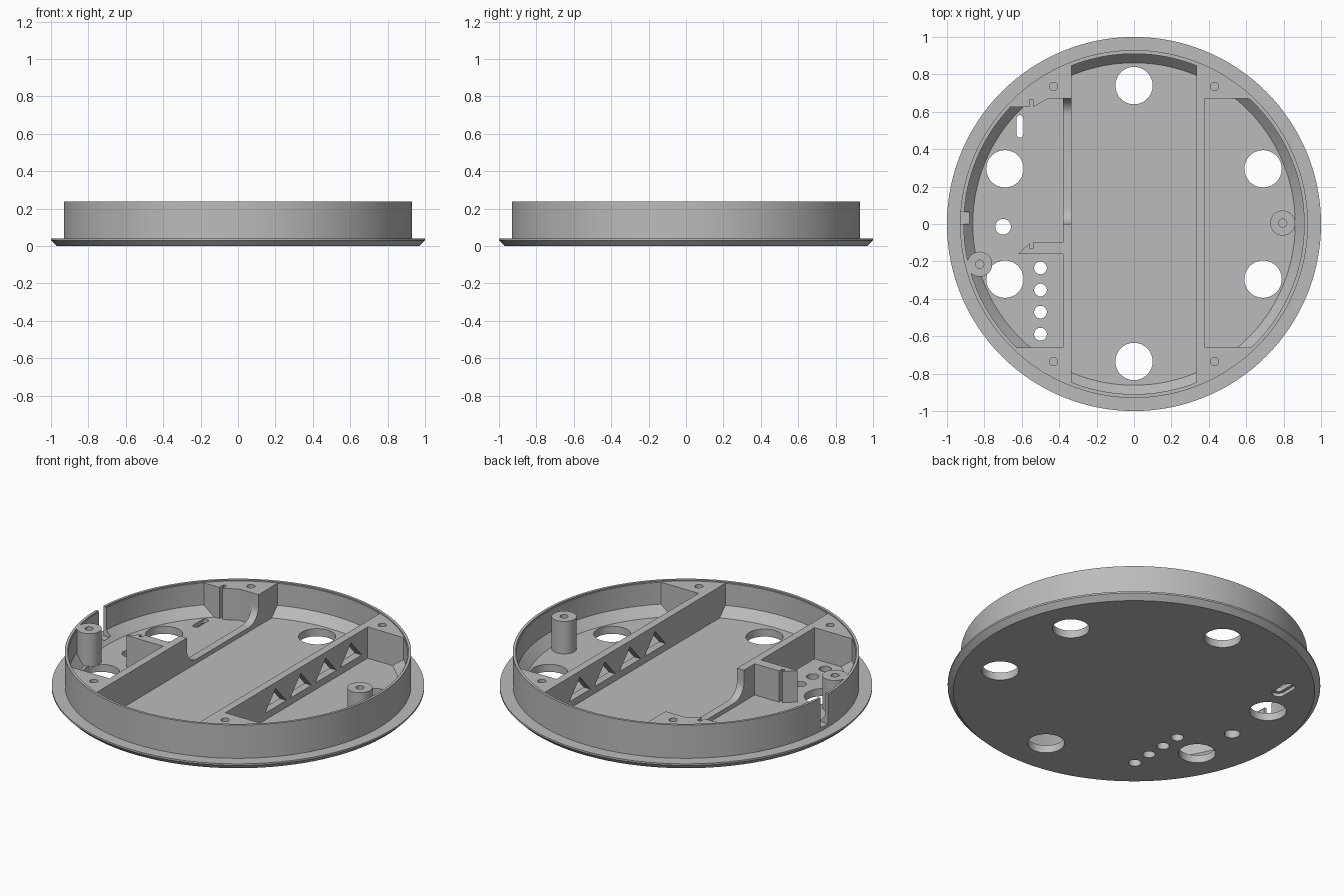
import bpy, bmesh, math
from mathutils import Vector

cube = bpy.data.objects.get("Cube")
if cube:
    bpy.data.objects.remove(cube, do_unlink=True)

grey = bpy.data.materials.new("plain grey")
grey.use_nodes = True
colour = (0.5, 0.5, 0.5, 1)
grey.diffuse_color = colour
grey.node_tree.nodes["Principled BSDF"].inputs["Base Color"].default_value = colour

FLOOR, DECK, RIM, BORE = 0.045, 0.23, 0.237, 0.915
TOP = 0.4


def finish(name, bm):
    bmesh.ops.recalc_face_normals(bm, faces=bm.faces)
    mesh = bpy.data.meshes.new(name)
    bm.to_mesh(mesh)
    bm.free()
    mesh.materials.append(grey)
    obj = bpy.data.objects.new(name, mesh)
    bpy.context.collection.objects.link(obj)
    return obj


def lathe(name, profile, centre=(0, 0), steps=128):
    """Spin an (r, z) profile that starts and ends on the axis or closes up."""
    bm = bmesh.new()
    verts = [bm.verts.new((r, 0, z)) for r, z in profile]
    edges = [bm.edges.new(pair) for pair in zip(verts, verts[1:])]
    bmesh.ops.spin(bm, geom=verts + edges, cent=(0, 0, 0), axis=(0, 0, 1),
                   angle=math.tau, steps=steps, use_duplicate=False)
    bmesh.ops.remove_doubles(bm, verts=bm.verts, dist=1e-5)
    bmesh.ops.translate(bm, verts=bm.verts, vec=(*centre, 0))
    return finish(name, bm)


def prism(name, points, offset):
    """Extrude a flat polygon of 3D points along an offset."""
    bm = bmesh.new()
    face = bm.faces.new([bm.verts.new(p) for p in points])
    new = bmesh.ops.extrude_face_region(bm, geom=[face])["geom"]
    moved = [v for v in new if isinstance(v, bmesh.types.BMVert)]
    bmesh.ops.translate(bm, verts=moved, vec=Vector(offset))
    return finish(name, bm)


def upright(points, low, high=TOP):
    return prism("cutter", [(x, y, low) for x, y in points], (0, 0, high - low))


def box(x0, x1, y0, y1, low, high=TOP):
    return upright([(x0, y0), (x1, y0), (x1, y1), (x0, y1)], low, high)


def drill(x, y, r, low=-0.1, high=TOP):
    return lathe("cutter", [(0, low), (r, low), (r, high), (0, high)], (x, y), 32)


def oval(x, y, r, half, low, high):
    """Upright slot cutter, long along y."""
    pts = []
    for side in (1, -1):
        for i in range(13):
            a = math.pi * i / 12
            pts.append((x + side * r * math.cos(a), y + side * (half + r * math.sin(a))))
    return upright(pts, low, high)


def boolean(obj, tool, operation="DIFFERENCE"):
    mod = obj.modifiers.new("bool", "BOOLEAN")
    mod.operation, mod.solver, mod.object = operation, "EXACT", tool
    bpy.context.view_layer.objects.active = obj
    bpy.ops.object.modifier_apply(modifier=mod.name)
    bpy.data.objects.remove(tool, do_unlink=True)


def carve_pocket(points):
    """Cut a pocket limited by the round bore with its sloped foot."""
    pocket = upright(points, 0)
    bore = lathe("bore", [(0, FLOOR), (0.862, FLOOR), (BORE - 0.005, 0.1),
                          (BORE - 0.005, 0.35), (0, 0.35)])
    boolean(pocket, bore, "INTERSECT")
    boolean(body, pocket)


# Solid round body with bevelled flange
body = lathe("housing_body", [(0, 0), (0.97, 0), (1, 0.03), (1, 0.04), (0.93, 0.04),
                              (0.93, RIM), (0, RIM)])

# Thin raised lip around the deck
boolean(body, lathe("cutter", [(0, DECK), (BORE, DECK), (BORE, TOP), (0, TOP)]))

# Central channel and the two side pockets
carve_pocket([(-0.335, -1), (0.335, -1), (0.335, 1), (-0.335, 1)])
carve_pocket([(0.38, -0.66), (1, -0.66), (1, 0.67), (0.38, 0.67)])
carve_pocket([(-1, -0.66), (-0.38, -0.66), (-0.38, -0.16), (-0.62, -0.16), (-0.555, -0.1),
              (-0.38, -0.1), (-0.38, 0.67), (-0.46, 0.67), (-0.54, 0.625), (-1, 0.625)])

# Wide opening with rounded feet in the channel wall
sill, r = 0.07, 0.09
side = [(0, TOP)]
for centre, start in ((r, math.pi), (0.67 - r, 1.5 * math.pi)):
    for i in range(9):
        a = start + i * math.pi / 16
        side.append((centre + r * math.cos(a), sill + r + r * math.sin(a)))
side.append((0.67, TOP))
boolean(body, prism("cutter", [(-0.395, y, z) for y, z in side], (0.075, 0, 0)))

# Triangular windows in the other channel wall
for y in (-0.19, 0.045, 0.28, 0.515):
    tri = [(0.32, y - 0.1, 0.085), (0.32, y + 0.1, 0.085), (0.32, y, 0.195)]
    boolean(body, prism("cutter", tri, (0.08, 0, 0)))

# Board slots and the slit through the outer wall
boolean(body, box(-0.56, -0.54, 0.6, 0.665, FLOOR))
boolean(body, box(-0.56, -0.54, -0.13, -0.08, FLOOR))
boolean(body, box(-0.96, -0.88, 0, 0.065, 0.06))

# Large round openings, small holes and the row of four
holes = [(x, y, 0.1) for x in (-0.69, 0.69) for y in (-0.295, 0.295)]
holes += [(0, 0.74, 0.1), (0, -0.735, 0.1), (-0.7, -0.015, 0.042)]
holes += [(-0.5, -0.235 - 0.118 * i, 0.034) for i in range(4)]
for hole in holes:
    boolean(body, drill(*hole))

# Blind screw holes in the corner blocks
for x in (-0.43, 0.43):
    for y in (-0.735, 0.735):
        boolean(body, drill(x, y, 0.022, 0.08))

# Port slot with a wider recess underneath
boolean(body, oval(-0.61, 0.522, 0.018, 0.042, -0.1, 0.2))
boolean(body, oval(-0.61, 0.522, 0.036, 0.042, -0.1, 0.02))

# Hollow mounting posts
post = [(0, 0.1), (0.022, 0.1), (0.022, RIM), (0.067, RIM), (0.067, 0.04), (0, 0.04)]
parts = [body]
for name, centre in (("left_post", (0.795, 0.005)), ("right_post", (-0.825, -0.215))):
    parts.append(lathe(name, post, centre, 48))

# Smooth curved walls, keep edges crisp
bpy.ops.object.select_all(action="DESELECT")
for part in parts:
    part.select_set(True)
bpy.context.view_layer.objects.active = body
bpy.ops.object.shade_smooth_by_angle(angle=math.radians(30))
